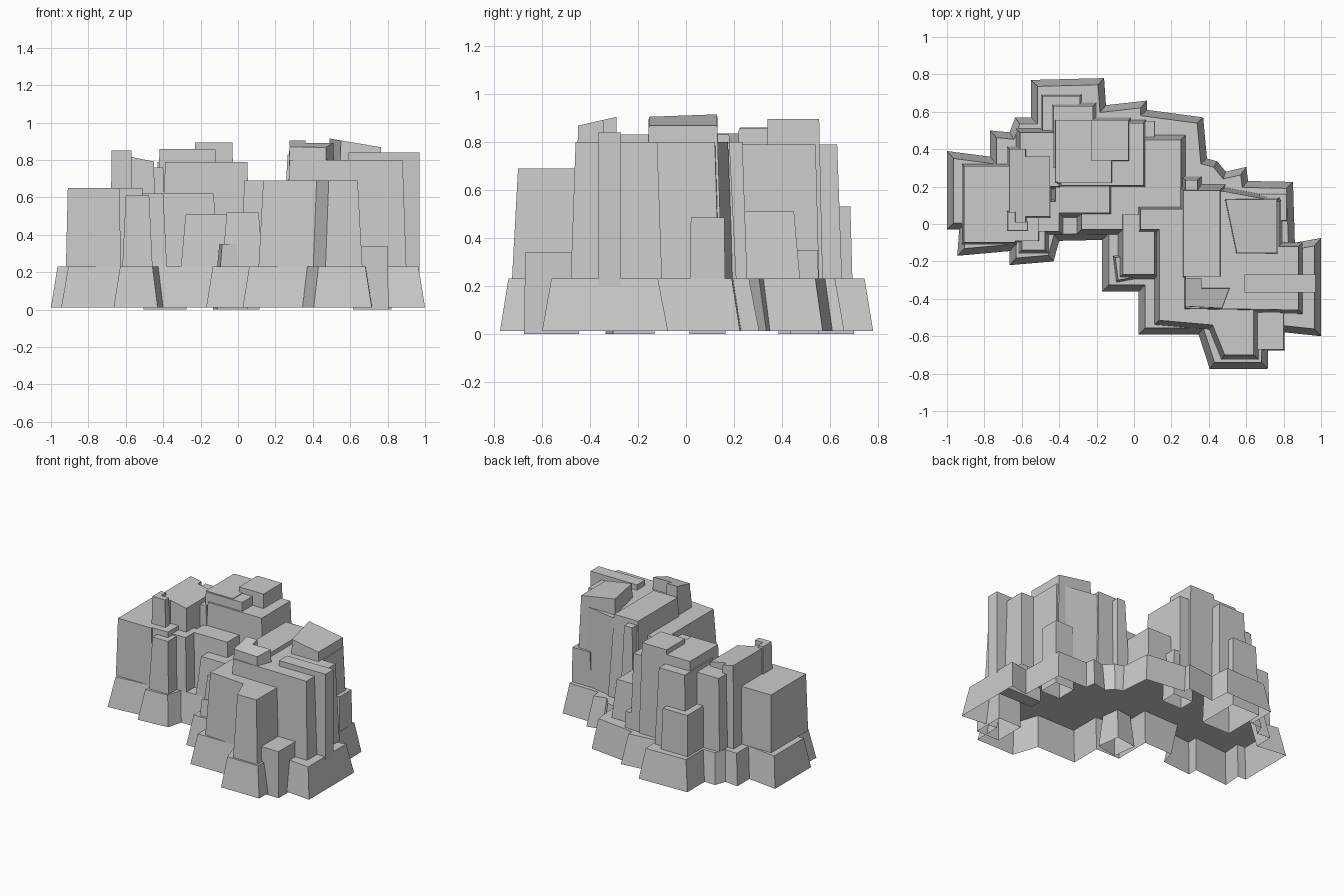
import bpy
import bmesh
from mathutils import Vector

if "Cube" in bpy.data.objects:
    bpy.data.objects.remove(bpy.data.objects["Cube"])


def offset(poly, d):
    """Mitred outward offset of a closed outline (negative d shrinks it)."""
    n = len(poly)
    area = sum(poly[i][0] * poly[(i + 1) % n][1] - poly[(i + 1) % n][0] * poly[i][1] for i in range(n))
    s = 1 if area > 0 else -1
    out = []
    for i in range(n):
        p, q, r = (Vector(poly[(i + k) % n]) for k in (-1, 0, 1))
        a, b = (q - p).normalized(), (r - q).normalized()
        na, nb = Vector((a.y, -a.x)) * s, Vector((b.y, -b.x)) * s
        out.append(tuple(q + (na + nb) * (d / max(0.4, 1 + na.dot(nb)))))
    return out


def prism(name, bottom, top, z0, h, sx=0, sy=0, closed=False):
    """Tapered prism; sx and sy tilt the top about its first corner."""
    bm = bmesh.new()
    n = len(top)
    x0, y0 = top[0]
    lo = [bm.verts.new((x, y, z0)) for x, y in bottom]
    hi = [bm.verts.new((x, y, h + sx * (x - x0) + sy * (y - y0))) for x, y in top]
    for i in range(n):
        j = (i + 1) % n
        bm.faces.new((lo[i], lo[j], hi[j], hi[i]))
    bm.faces.new(hi)
    if closed:
        bm.faces.new(lo[::-1])
    area = sum(top[i][0] * top[(i + 1) % n][1] - top[(i + 1) % n][0] * top[i][1] for i in range(n))
    if area < 0:
        bmesh.ops.reverse_faces(bm, faces=bm.faces[:])
    me = bpy.data.meshes.new(name)
    bm.to_mesh(me)
    bm.free()
    bpy.context.collection.objects.link(bpy.data.objects.new(name, me))


def column(name, top, h, z0=0.23, taper=0.025, **kw):
    prism(name, offset(top, taper), top, z0, h, **kw)


def block(name, x0, x1, y0, y1, h, **kw):
    column(name, [(x0, y0), (x1, y0), (x1, y1), (x0, y1)], h, **kw)


# Sloping foot of the cliff, open underneath
foot = [(-1, .39), (-.77, .36), (-.77, .5), (-.665, .49), (-.635, .57), (-.55, .57),
        (-.55, .77), (-.16, .78), (-.15, .635), (.07, .66), (.07, .61), (.37, .57),
        (.39, .35), (.445, .335), (.49, .28), (.6, .305), (.61, .23), (.85, .225),
        (.86, -.1), (1, -.075), (1, -.6), (.72, -.57), (.715, -.775), (.405, -.775),
        (.345, -.59), (.025, -.59), (.025, -.36), (-.17, -.36), (-.17, -.085),
        (-.4, -.09), (-.43, -.2), (-.665, -.22), (-.665, -.145), (-.945, -.17),
        (-.935, -.03), (-1, -.03)]
prism("rock_foot", foot, offset(foot, -.035), .012, .23)

# Left cluster, with a cleft in front of the sloping tower
column("left_column", [(-.91, -.1), (-.635, -.1), (-.635, -.09), (-.51, -.09),
                       (-.51, .1), (-.66, .1), (-.66, .31), (-.91, .31)], .65, taper=.01)
block("left_front_column", -.6, -.475, -.14, .1, .61, taper=.018)
column("left_tower", [(-.665, -.03), (-.58, -.03), (-.58, .04), (-.45, .04),
                      (-.45, .36), (-.58, .36), (-.58, .4), (-.665, .4)], .835,
       sx=-.2, taper=.015)
column("left_tower_chip", [(-.675, -.035), (-.57, -.035), (-.57, .01), (-.635, .01),
                           (-.635, .065), (-.675, .065)], .85, taper=.01)
block("left_link", -.58, -.4, -.04, .12, .62, taper=.02)
block("left_back_column", -.61, -.4, .2, .49, .76, taper=.02)

# Middle cluster
block("back_column", -.49, -.29, .4, .685, .53, z0=0, taper=.015)
block("back_shoulder", -.43, -.22, .3, .63, .79, taper=.02)
block("middle_tower", -.42, -.2, .225, .555, .86, taper=.015)
block("middle_tower_front", -.41, -.12, .22, .42, .855, taper=.015)
block("middle_tower_peak", -.23, -.03, .34, .555, .895, taper=.015)
block("middle_shelf", -.39, .05, .205, .54, .79, taper=.015)
block("middle_step_high", -.42, -.13, .06, .3, .62)
block("middle_step_low", -.28, .05, -.03, .2, .51)
block("back_right_step", -.02, .25, 0, .45, .51)
block("back_chip", -.04, .11, .44, .55, .35, z0=0, taper=.005)
block("gully_step", -.06, .11, -.27, .05, .52, taper=.025)
column("gully_block", [(-.085, -.3), (.02, -.28), (.005, -.165), (-.1, -.18)], .35,
       z0=0, taper=.03)

# Right cluster
column("right_front_ledge", [(.035, .08), (.035, -.03), (.135, -.03), (.135, -.515),
                             (.42, -.54), (.485, -.7), (.64, -.7), (.64, .08)], .69, taper=.025)
column("right_mass", [(.275, .175), (.275, -.45), (.88, -.46), (.88, -.12),
                      (.775, -.12), (.775, .12), (.48, .175)], .8, taper=.02)
block("right_back_mass", .265, .46, -.28, .18, .83, taper=.03)
block("right_back_step", .275, .34, .1, .235, .8, taper=.02)
column("right_peak", [(.49, .13), (.55, -.155), (.765, -.155), (.765, .13)], .915,
       sx=-.17, taper=.02)
column("right_chip", [(.275, -.44), (.47, -.45), (.51, -.345), (.36, -.345),
                      (.36, -.29), (.275, -.29)], .87, sy=.23, taper=.012)
block("right_fin", .59, .97, -.365, -.27, .84, z0=.13, taper=0, closed=True)
block("right_side_block", .67, .815, .02, .16, .485, z0=0, taper=.005)
block("right_corner_block", .62, .8, -.67, -.45, .34, z0=0, taper=.005)
